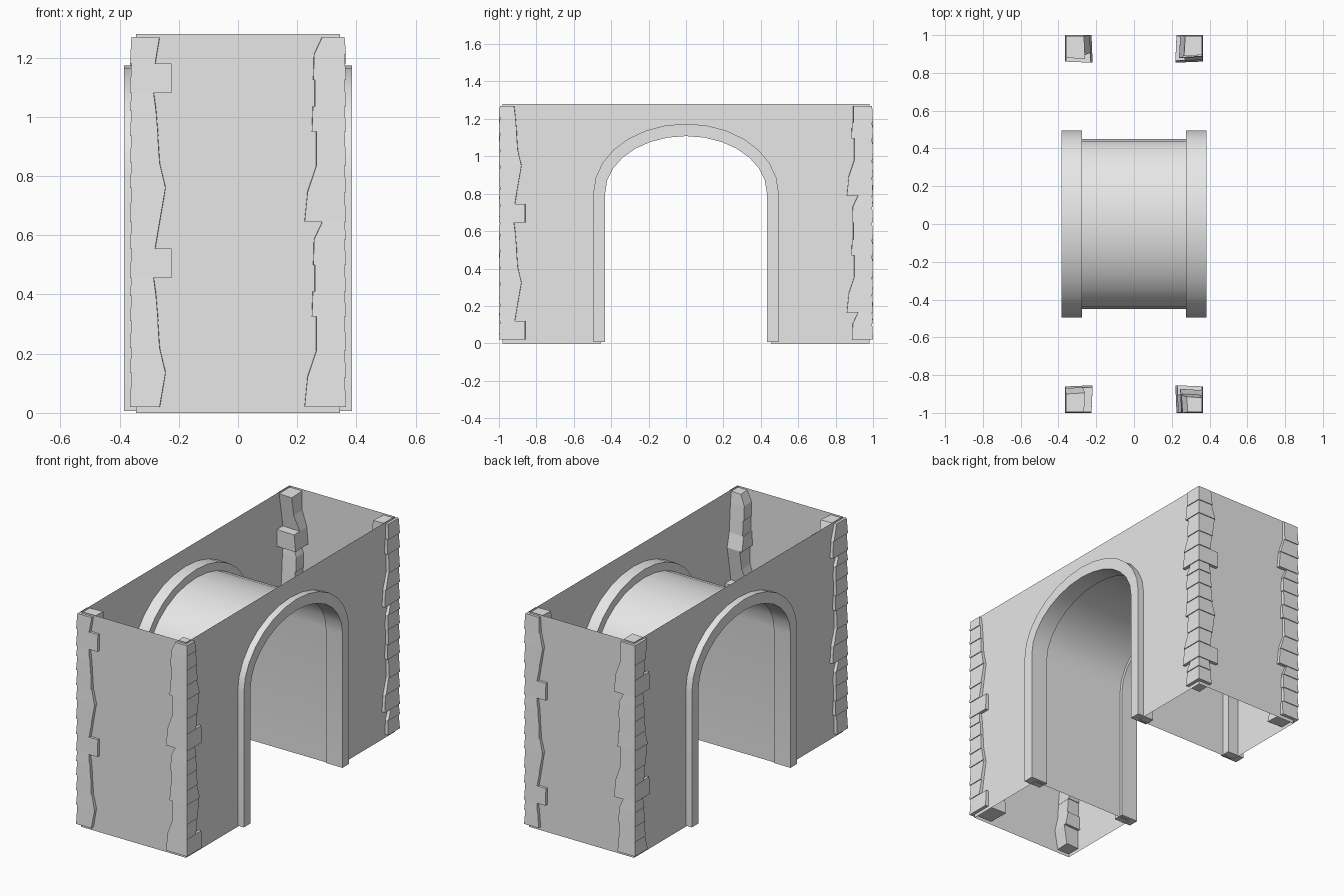
import bpy
import math
from mathutils import Matrix, Vector

cube = bpy.data.objects.get("Cube")
if cube:
    bpy.data.objects.remove(cube, do_unlink=True)

stone_grey = bpy.data.materials.new("stone_grey")
stone_grey.use_nodes = True
GREY = (0.8, 0.8, 0.8, 1)
stone_grey.diffuse_color = GREY
stone_grey.node_tree.nodes["Principled BSDF"].inputs["Base Color"].default_value = GREY

HALF_X, HALF_Y, HEIGHT = 0.345, 0.98, 1.28
SPRING = 0.805


def make(name, verts, faces, smooth=False):
    mesh = bpy.data.meshes.new(name)
    mesh.from_pydata(verts, [], faces)
    mesh.materials.append(stone_grey)
    obj = bpy.data.objects.new(name, mesh)
    bpy.context.collection.objects.link(obj)
    if smooth:
        bpy.ops.object.select_all(action='DESELECT')
        obj.select_set(True)
        bpy.context.view_layer.objects.active = obj
        bpy.ops.object.shade_smooth_by_angle(angle=math.radians(35))
    return obj


def arch(half_width, top, foot=0.0, steps=14):
    """Straight legs with a half ellipse on them, as (y, z) from +y to -y."""
    arc = [(half_width * math.cos(math.pi * i / steps),
            SPRING + (top - SPRING) * math.sin(math.pi * i / steps))
           for i in range(steps + 1)]
    return [(half_width, foot)] + arc + [(-half_width, foot)]


# Thin outer walls, open above and below
opening = arch(0.455, 1.13)
for name, s in (("left", 1), ("right", -1)):
    outline = [(-HALF_Y, 0), (-HALF_Y, HEIGHT), (HALF_Y, HEIGHT), (HALF_Y, 0)] + opening
    order = list(range(len(outline)))
    make(name + "_arched_wall", [(s * HALF_X, y, z) for y, z in outline],
         [order[::-1] if s > 0 else order])
for name, s in (("back", 1), ("front", -1)):
    make(name + "_wall",
         [(s * HALF_X, s * HALF_Y, 0), (-s * HALF_X, s * HALF_Y, 0),
          (-s * HALF_X, s * HALF_Y, HEIGHT), (s * HALF_X, s * HALF_Y, HEIGHT)],
         [(0, 1, 2, 3)])

# Tunnel vault joining the two openings
vault = arch(0.45, 1.125)
n = len(vault)
make("tunnel_vault", [(x, y, z) for x in (-0.34, 0.34) for y, z in vault],
     [(i, i + 1, n + i + 1, n + i) for i in range(n - 1)], smooth=True)

# Raised surround of each opening
inner, outer = arch(0.432, 1.108, 0.006), arch(0.495, 1.174, 0.006)
for name, s in (("left", 1), ("right", -1)):
    rings = [[(s * x, y, z) for y, z in path]
             for path, x in ((outer, 0.275), (outer, 0.385), (inner, 0.385), (inner, 0.275))]
    faces = []
    for r in range(4):
        a, b = r * n, (r + 1) % 4 * n
        faces += [(a + i, b + i, b + i + 1, a + i + 1) for i in range(n - 1)]
    faces += [(3 * n, 2 * n, n, 0), (n - 1, 2 * n - 1, 3 * n - 1, 4 * n - 1)]
    if s < 0:
        faces = [f[::-1] for f in faces]
    make(name + "_arch_surround", sum(rings, []), faces, smooth=True)

# Corner stones: height, then bottom and top reach along each of the two walls
STONES = [
    (0.100, 0.140, 0.140, 0.140, 0.130),
    (0.090, 0.085, 0.100, 0.130, 0.100),
    (0.115, 0.100, 0.120, 0.100, 0.100),
    (0.085, 0.120, 0.100, 0.115, 0.112),
    (0.090, 0.100, 0.094, 0.105, 0.105),
    (0.085, 0.095, 0.088, 0.110, 0.108),
    (0.060, 0.088, 0.080, 0.108, 0.080),
]
BOX = [(3, 2, 1, 0), (4, 5, 6, 7)] + [(i, (i + 1) % 4, (i + 1) % 4 + 4, i + 4) for i in range(4)]


def corner_stones(name, corner, turn, start):
    rot = Matrix.Rotation(turn * math.pi / 2, 3, 'Z')
    verts, faces, z = [], [], 0.02
    for h, p0, p1, q0, q1 in (STONES[start:] + STONES[:start]) * 2:
        base = len(verts)
        for level, p, q, inset in ((z, p0, q0, 0.0), (z + h, p1, q1, 0.005)):
            section = [(-inset, inset), (-inset, p), (-q - 0.006, p + 0.006), (-q, inset)]
            for x, y in section:
                verts.append(Vector((*corner, level)) + rot @ Vector((x, y, 0)))
        faces += [tuple(base + i for i in f) for f in BOX]
        z += h
    make(name, verts, faces)


corner_stones("front_left_corner_stones", (0.365, -1), 0, 0)
corner_stones("back_left_corner_stones", (0.365, 1), 1, 5)
corner_stones("back_right_corner_stones", (-0.365, 1), 2, 3)
corner_stones("front_right_corner_stones", (-0.365, -1), 3, 2)
